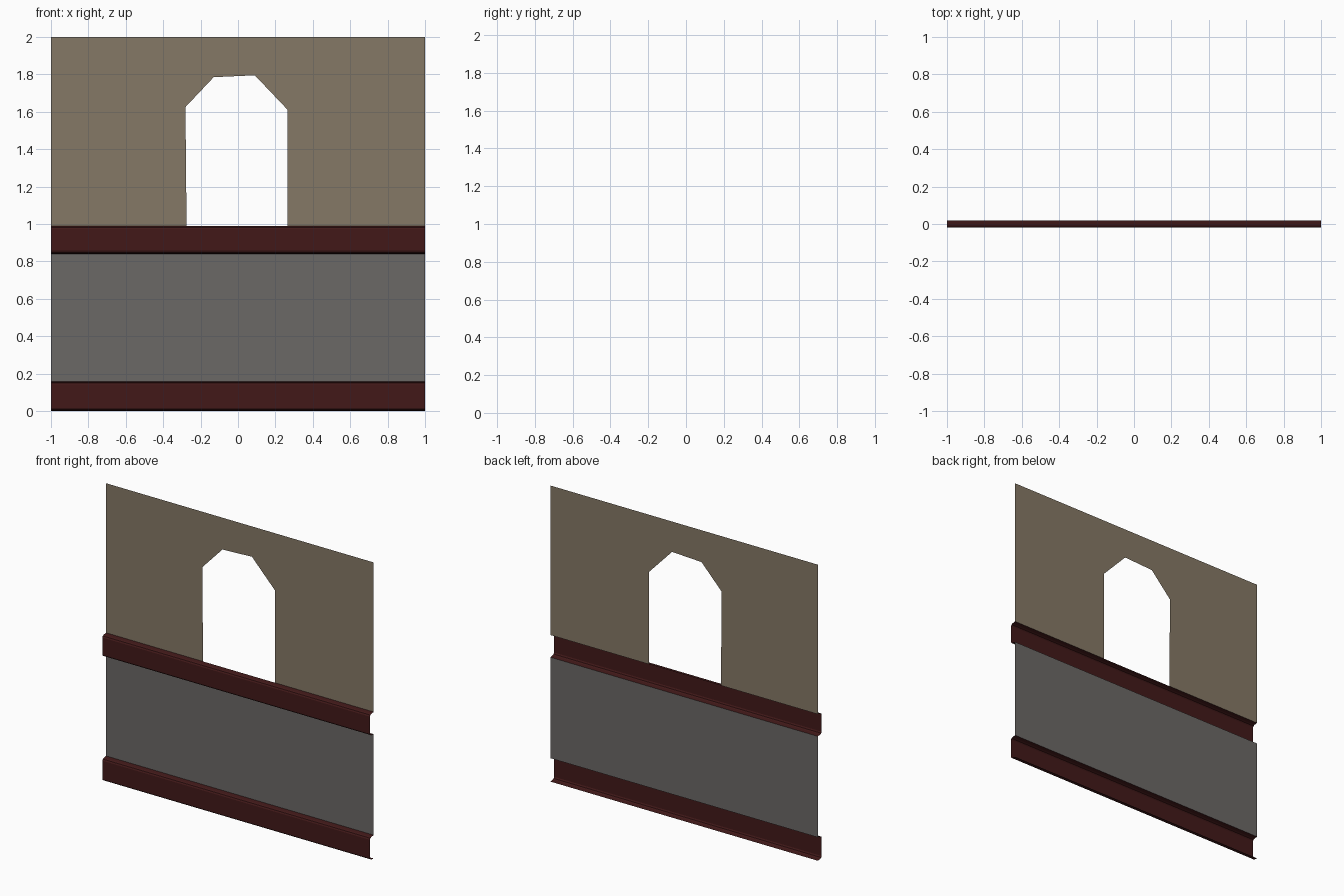
import bpy

if "Cube" in bpy.data.objects:
    bpy.data.objects.remove(bpy.data.objects["Cube"])

BACK, FRONT = 0.02, -0.02


def material(name, rgb):
    m = bpy.data.materials.new(name)
    m.diffuse_color = (*rgb, 1)
    m.use_nodes = True
    m.node_tree.nodes["Principled BSDF"].inputs["Base Color"].default_value = m.diffuse_color
    return m


def mesh_part(name, verts, faces, mat):
    me = bpy.data.meshes.new(name)
    me.from_pydata(verts, [], faces)
    me.materials.append(mat)
    ob = bpy.data.objects.new(name, me)
    bpy.context.collection.objects.link(ob)
    return ob


def panel(name, outline, mat):
    # flat sheet facing the front, outline counter-clockwise in x, z
    return mesh_part(name, [(x, BACK, z) for x, z in outline],
                     [range(len(outline))], mat)


def moulding(name, z0, z1, mat):
    # open C-shaped strip, rounded where it returns to the wall
    profile = [(BACK, z0), (-0.004, z0 + 0.003), (-0.015, z0 + 0.008), (FRONT, z0 + 0.017),
               (FRONT, z1 - 0.017), (-0.015, z1 - 0.008), (-0.004, z1 - 0.003), (BACK, z1)]
    n = len(profile)
    verts = [(x, y, z) for x in (-1, 1) for y, z in profile]
    faces = [(i, n + i, n + i + 1, i + 1) for i in range(n - 1)]
    return mesh_part(name, verts, faces, mat)


plaster = material("plaster", (0.235, 0.19, 0.133))
stone = material("stone", (0.147, 0.138, 0.133))
wood = material("dark_red_wood", (0.054, 0.0097, 0.0097))

# upper wall with the arched window cut into its lower edge
window = [(-0.275, 0.99), (-0.281, 1.625), (-0.13, 1.785),
          (0.09, 1.795), (0.264, 1.612), (0.264, 0.99)]
panel("upper_wall", [(-1, 0.99)] + window + [(1, 0.99), (1, 2), (-1, 2)], plaster)

# lower wall
panel("lower_wall", [(-1, 0.158), (1, 0.158), (1, 0.84), (-1, 0.84)], stone)

# horizontal trims
moulding("sill_trim", 0.84, 0.99, wood)
moulding("base_trim", 0.0, 0.158, wood)
